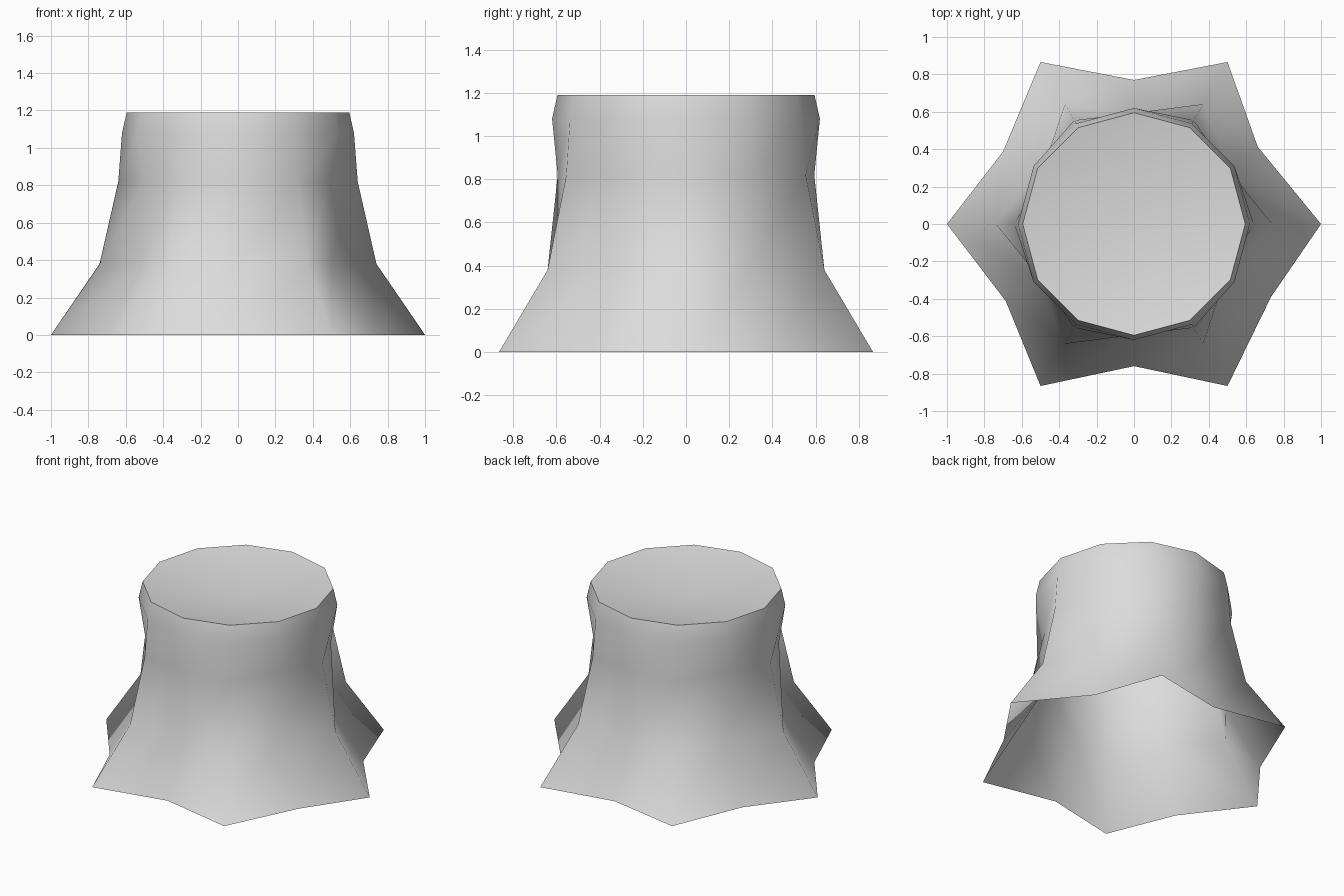
import bpy, bmesh
from math import sin, cos, radians

cube = bpy.data.objects.get("Cube")
if cube:
    bpy.data.objects.remove(cube, do_unlink=True)

grey = bpy.data.materials.new("pale grey")
grey.use_nodes = True
colour = (0.72, 0.72, 0.72, 1)
grey.diffuse_color = colour
grey.node_tree.nodes["Principled BSDF"].inputs["Base Color"].default_value = colour


def make_object(name, bm):
    mesh = bpy.data.meshes.new(name)
    bm.to_mesh(mesh)
    bm.free()
    mesh.materials.append(grey)
    for face in mesh.polygons:
        face.use_smooth = True
    obj = bpy.data.objects.new(name, mesh)
    bpy.context.collection.objects.link(obj)


# Stump wall: height, root tip radius, radii of the three opposite pairs of hollows
levels = [(0.38, 0.74, (0.59, 0.59, 0.58)), (0.82, 0.64, (0.58, 0.594, 0.565)),
          (1.08, 0.62, (0.62, 0.62, 0.62)), (1.19, 0.595, (0.595, 0.595, 0.595))]
# Uneven hollows between the roots on the ground: angle, radius
ground = [(32, 0.78), (90, 0.77), (151, 0.80), (211, 0.80), (270, 0.76), (332, 0.83)]


def ring(bm, z, tip, hollows):
    verts = []
    for i in range(6):
        for angle, r in ((i * 60, tip), hollows[i]):
            a = radians(angle)
            verts.append(bm.verts.new((r * cos(a), r * sin(a), z)))
    return verts


def even_ring(bm, z, tip, radii):
    return ring(bm, z, tip, [(i * 60 + 30, radii[i % 3]) for i in range(6)])


bm = bmesh.new()
rings = [ring(bm, 0, 1, ground)] + [even_ring(bm, *level) for level in levels]
for low, high in zip(rings, rings[1:]):
    for i in range(12):
        j = (i + 1) % 12
        bm.faces.new((low[i], low[j], high[j], high[i]))
make_object("stump_wall", bm)

# Dished cut top
bm = bmesh.new()
rim = even_ring(bm, *levels[-1])
centre = bm.verts.new((0, 0, 1.08))
for i in range(12):
    bm.faces.new((rim[i], rim[(i + 1) % 12], centre))
make_object("stump_top", bm)
